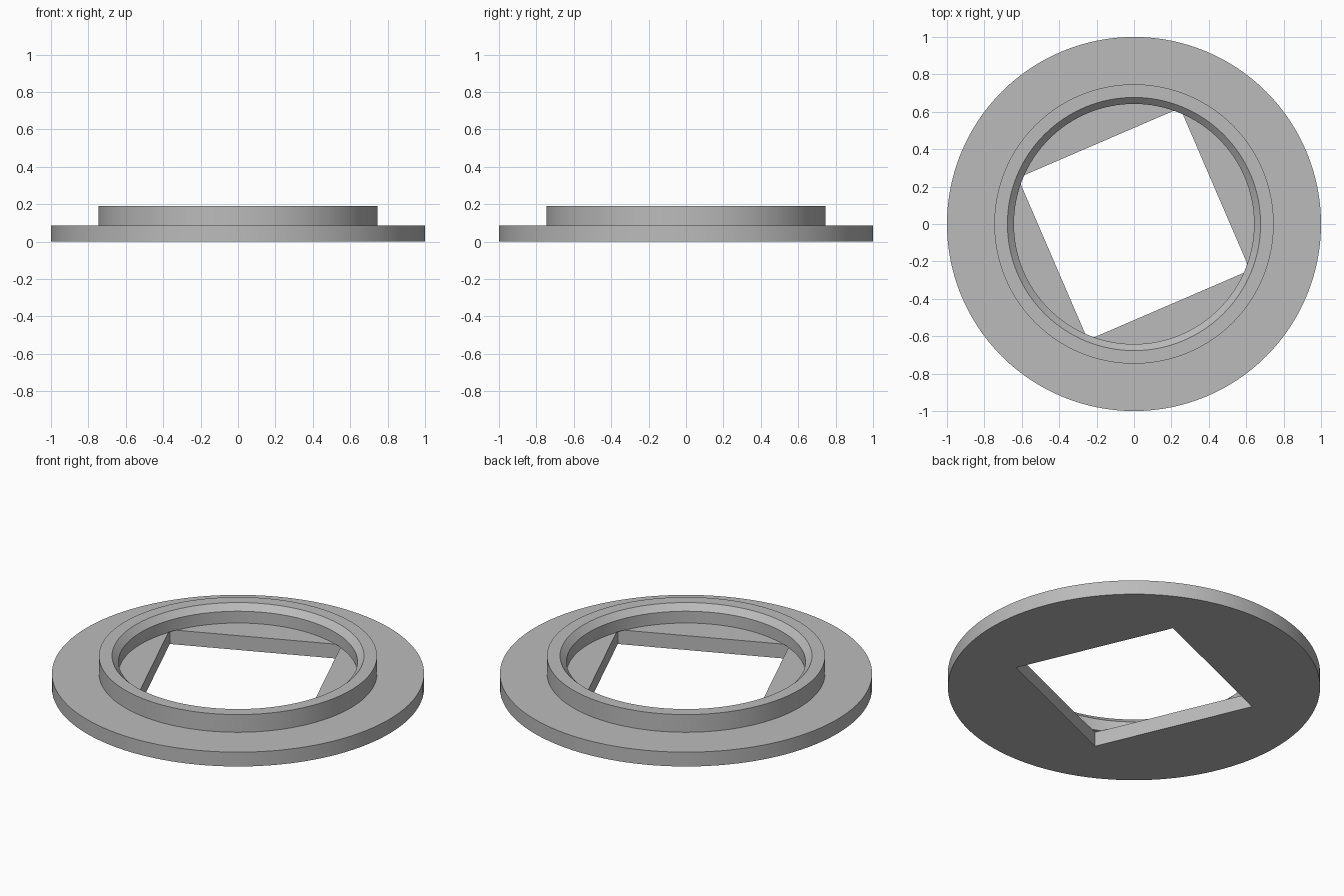
import bpy, bmesh, math

if "Cube" in bpy.data.objects:
    bpy.data.objects.remove(bpy.data.objects["Cube"])

SEGMENTS = 128

grey = bpy.data.materials.new("light_grey")
grey.diffuse_color = (0.5, 0.5, 0.5, 1)
grey.use_nodes = True
grey.node_tree.nodes["Principled BSDF"].inputs["Base Color"].default_value = grey.diffuse_color


def lathe(name, profile):
    """Revolve a closed (radius, height) profile around z."""
    bm = bmesh.new()
    verts = [bm.verts.new((r, 0, z)) for r, z in profile]
    edges = [bm.edges.new(pair) for pair in zip(verts, verts[1:])]
    bmesh.ops.spin(bm, geom=verts + edges, cent=(0, 0, 0), axis=(0, 0, 1),
                   angle=math.tau, steps=SEGMENTS, use_merge=True)
    bmesh.ops.remove_doubles(bm, verts=bm.verts, dist=1e-5)
    bmesh.ops.recalc_face_normals(bm, faces=bm.faces)
    mesh = bpy.data.meshes.new(name)
    bm.to_mesh(mesh)
    bm.free()
    obj = bpy.data.objects.new(name, mesh)
    bpy.context.collection.objects.link(obj)
    return obj


# Flange plate with raised collar, chamfered inner rim and round pocket
flange = lathe("collared_flange", [
    (0, 0), (1, 0), (1, 0.085), (0.747, 0.085), (0.747, 0.19),
    (0.677, 0.19), (0.642, 0.155), (0.642, 0.085), (0, 0.085)])
flange.data.materials.append(grey)

# Rotated square opening through the plate, its corners reaching under the collar
bpy.ops.mesh.primitive_cube_add(size=1, location=(0, 0, -0.007),
                                rotation=(0, 0, math.radians(23.3)))
cutter = bpy.context.object
cutter.name = "square_opening_cutter"
cutter.scale = (0.944, 0.944, 0.186)
cutter.data.materials.append(grey)
bpy.context.view_layer.update()

cut = flange.modifiers.new("square_opening", 'BOOLEAN')
cut.operation = 'DIFFERENCE'
cut.solver = 'EXACT'
cut.object = cutter
bpy.ops.object.select_all(action='DESELECT')
flange.select_set(True)
bpy.context.view_layer.objects.active = flange
bpy.ops.object.modifier_apply(modifier=cut.name)
bpy.data.objects.remove(cutter)

bpy.ops.object.shade_smooth_by_angle(angle=math.radians(30))
